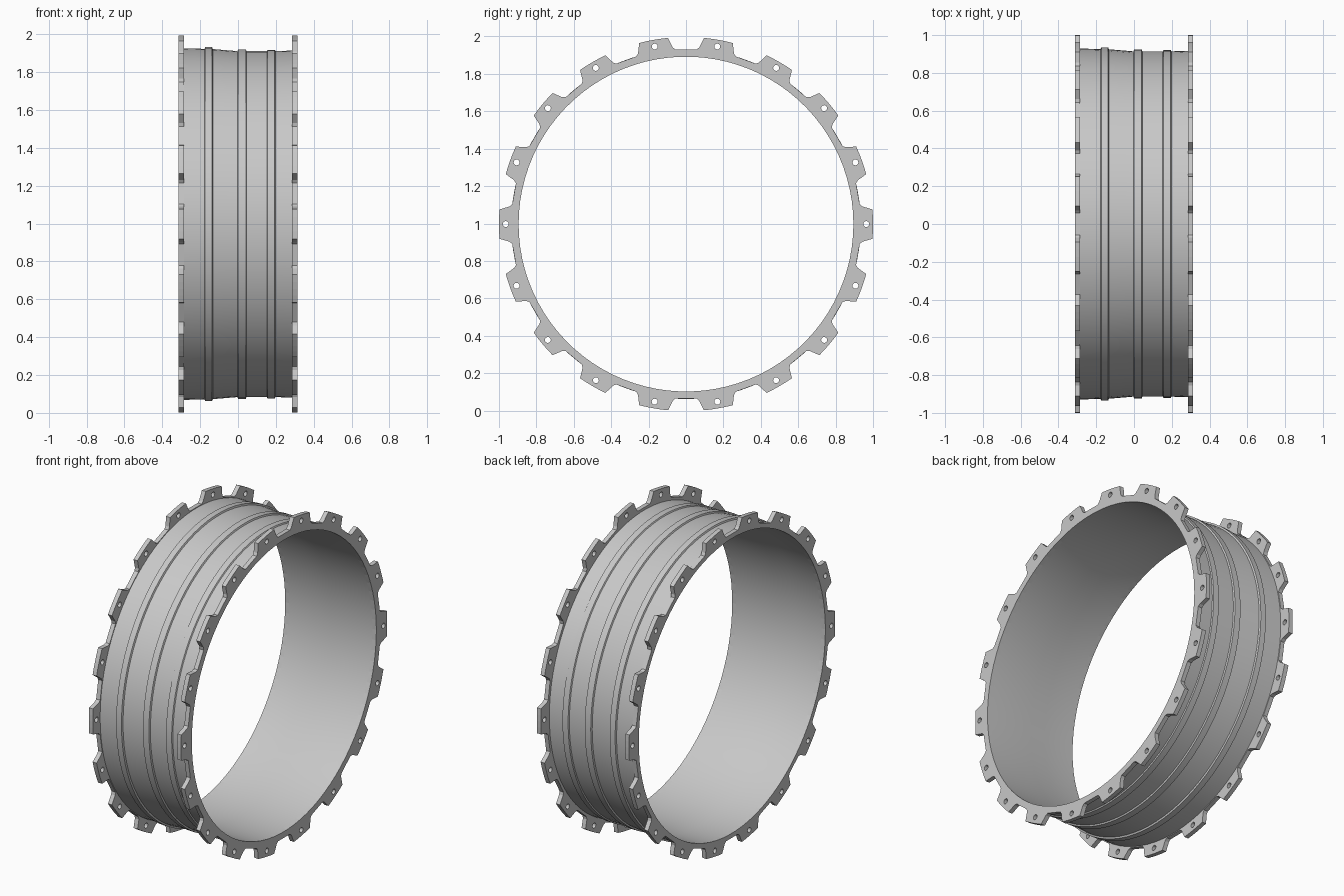
import bpy
import bmesh
from math import sin, cos, pi, radians
from mathutils import Vector

CENTRE_Z = 0.997
LUGS = 18
SEGMENTS = 90
HALF_LENGTH = 0.313
FLANGE = 0.027

cube = bpy.data.objects.get("Cube")
if cube:
    bpy.data.objects.remove(cube, do_unlink=True)

# One plain grey metal for the whole casing
metal = bpy.data.materials.new("light grey metal")
metal.use_nodes = True
colour = (0.58, 0.58, 0.58, 1)
metal.diffuse_color = colour
metal.node_tree.nodes["Principled BSDF"].inputs["Base Color"].default_value = colour


def activate(obj):
    bpy.ops.object.select_all(action="DESELECT")
    obj.select_set(True)
    bpy.context.view_layer.objects.active = obj


def polar(radius, degrees):
    a = radians(degrees)
    return radius * cos(a), radius * sin(a)


def circle(radius, count, centre=(0, 0)):
    return [(centre[0] + radius * cos(2 * pi * i / count),
             centre[1] + radius * sin(2 * pi * i / count)) for i in range(count)]


def flange(name, x, inner_radius):
    """Flat ring with bolt lugs, drawn as a filled outline with holes."""
    half_lug = [(0, 1.0), (2.2, 1.0), (4.5, 1.0), (5.7, 0.948), (6.5, 0.935)]
    lug = [(-a, r) for a, r in reversed(half_lug[1:])] + half_lug
    pitch = 360 / LUGS
    outline = [polar(r, i * pitch + a) for i in range(LUGS) for a, r in lug]
    loops = [outline, circle(inner_radius, SEGMENTS)]
    loops += [circle(0.016, 12, polar(0.964, i * pitch)) for i in range(LUGS)]

    curve = bpy.data.curves.new(name, "CURVE")
    curve.dimensions = "2D"
    curve.fill_mode = "BOTH"
    curve.extrude = FLANGE / 2
    for loop in loops:
        spline = curve.splines.new("POLY")
        spline.points.add(len(loop) - 1)
        for point, (u, v) in zip(spline.points, loop):
            point.co = (u, v, 0, 1)
        spline.use_cyclic_u = True
    obj = bpy.data.objects.new(name, curve)
    bpy.context.collection.objects.link(obj)
    obj.location = (x, 0, CENTRE_Z)
    obj.rotation_euler = (pi / 2, 0, pi / 2)
    activate(obj)
    bpy.ops.object.convert(target="MESH")
    obj = bpy.context.view_layer.objects.active

    # Weld the caps to the walls
    bm = bmesh.new()
    bm.from_mesh(obj.data)
    bmesh.ops.remove_doubles(bm, verts=bm.verts, dist=0.0001)
    bmesh.ops.recalc_face_normals(bm, faces=bm.faces)
    for face in bm.faces:
        face.smooth = False
    bm.to_mesh(obj.data)
    bm.free()
    obj.data.materials.clear()
    obj.data.materials.append(metal)


def band(start, end, before, top, after):
    """Raised band on the barrel, with slightly sloped sides."""
    return [(start, before), (start + 0.004, top), (end - 0.004, top), (end, after)]


# Barrel: closed wall section turned about the x axis
end = HALF_LENGTH - FLANGE
section = [(-end, 0.929)]
section += band(-0.177, -0.133, 0.926, 0.935, 0.925)
section += band(-0.003, 0.045, 0.914, 0.923, 0.914)
section += band(0.152, 0.198, 0.914, 0.921, 0.914)
section += [(end, 0.917), (end, 0.895), (0, 0.895), (-0.11, 0.905), (-end, 0.905)]

bm = bmesh.new()
verts = [bm.verts.new((x, r, 0)) for x, r in section]
edges = [bm.edges.new((v, verts[i - 1])) for i, v in enumerate(verts)]
bmesh.ops.spin(bm, geom=verts + edges, cent=Vector(), axis=(1, 0, 0),
               angle=2 * pi, steps=SEGMENTS, use_duplicate=False)
bmesh.ops.remove_doubles(bm, verts=bm.verts, dist=0.0001)
bmesh.ops.recalc_face_normals(bm, faces=bm.faces)
mesh = bpy.data.meshes.new("barrel")
bm.to_mesh(mesh)
bm.free()
mesh.materials.append(metal)
barrel = bpy.data.objects.new("barrel", mesh)
bpy.context.collection.objects.link(barrel)
barrel.location.z = CENTRE_Z
activate(barrel)
bpy.ops.object.shade_smooth_by_angle(angle=radians(25))

# Bolted flanges closing both ends of the barrel
flange("left_flange", HALF_LENGTH - FLANGE / 2, 0.895)
flange("right_flange", -HALF_LENGTH + FLANGE / 2, 0.905)
